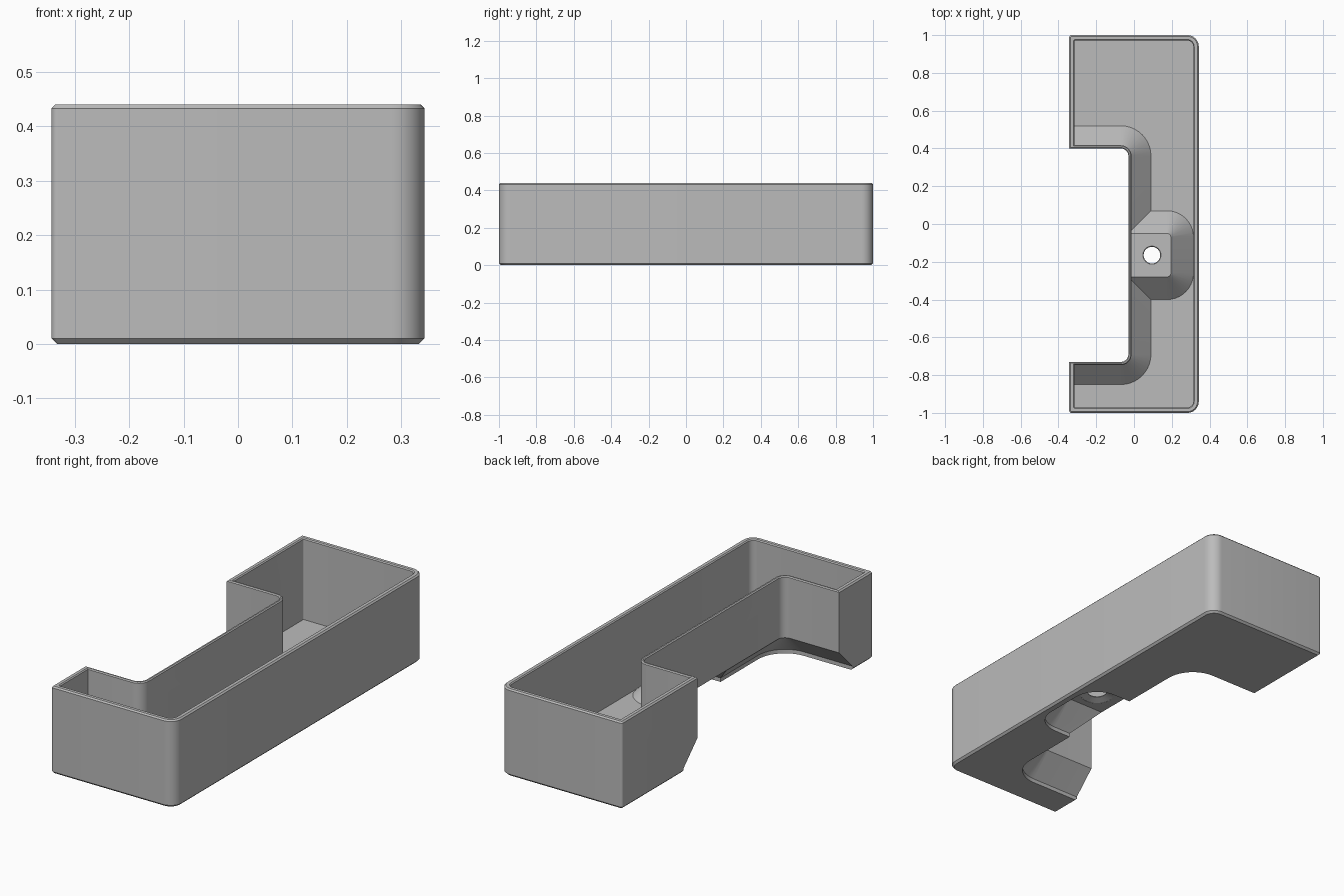
import bpy, bmesh, math

if "Cube" in bpy.data.objects:
    bpy.data.objects.remove(bpy.data.objects["Cube"])

grey = bpy.data.materials.new("plain grey")
grey.diffuse_color = (0.5, 0.5, 0.5, 1)
grey.use_nodes = True
grey.node_tree.nodes["Principled BSDF"].inputs["Base Color"].default_value = grey.diffuse_color


def ring(x0, x1, y0, y1, r_left, r_right, z, seg=10):
    """Rounded rectangle at height z, with separate left and right corner radii."""
    pts = []
    for cx, cy, sx, sy, r, start in ((x1, y1, -1, -1, r_right, 0), (x0, y1, 1, -1, r_left, 90),
                                     (x0, y0, 1, 1, r_left, 180), (x1, y0, -1, 1, r_right, 270)):
        for i in range(seg + 1):
            a = math.radians(start + 90 * i / seg)
            pts.append((cx + sx * r + r * math.cos(a), cy + sy * r + r * math.sin(a), z))
    return pts


def loft(name, rings):
    """Closed solid through a stack of equal-length rings."""
    bm = bmesh.new()
    loops = [[bm.verts.new(p) for p in r] for r in rings]
    n = len(loops[0])
    for a, b in zip(loops, loops[1:]):
        for i in range(n):
            j = (i + 1) % n
            bm.faces.new((a[i], a[j], b[j], b[i]))
    bm.faces.new(loops[0][::-1])
    bm.faces.new(loops[-1])
    bmesh.ops.recalc_face_normals(bm, faces=bm.faces)
    mesh = bpy.data.meshes.new(name)
    bm.to_mesh(mesh)
    bm.free()
    mesh.materials.append(grey)
    ob = bpy.data.objects.new(name, mesh)
    bpy.context.collection.objects.link(ob)
    return ob


def block(name, x, y, r_left, r_right, profile, open_left=False):
    """Loft of a rounded rectangle grown by offset o at each (z, o)."""
    return loft(name, [ring(x[0] - (0 if open_left else o), x[1] + o, y[0] - o, y[1] + o,
                            max(0.003, r_left + (0 if open_left else o)),
                            max(0.003, r_right + o), z) for z, o in profile])


def subtract(target, cutter):
    mod = target.modifiers.new("cut", 'BOOLEAN')
    mod.operation, mod.solver, mod.object = 'DIFFERENCE', 'EXACT', cutter
    bpy.context.view_layer.objects.active = target
    bpy.ops.object.modifier_apply(modifier=mod.name)
    bpy.data.objects.remove(cutter)


# Outer body with chamfered bottom and rim
tray = block("tray", (-0.343, 0.343), (-1, 1), 0.012, 0.06,
             [(0, -0.01), (0.01, 0), (0.433, 0), (0.44, -0.007)])

# Inside cavity
cavity = block("cavity", (-0.315, 0.314), (-0.972, 0.972), 0.005, 0.033,
               [(0.03, 0), (0.435, 0), (0.455, 0.02)])

# Side notch, flared at the base, and the raised screw pad: inner then outer skins
NOTCH = dict(x=(-0.6, -0.03), y=(-0.73, 0.40), r_left=0.01, r_right=0.04, open_left=True)
PAD = dict(x=(-0.2, 0.195), y=(-0.28, -0.05), r_left=0.01, r_right=0.02, open_left=True)
subtract(cavity, block("notch_inner", profile=[(-0.1, 0.12), (0.03, 0.12), (0.133, 0.017),
                                               (0.435, 0.017), (0.46, -0.008)], **NOTCH))
subtract(cavity, block("pad_inner", profile=[(-0.1, 0.12), (0.03, 0.12), (0.15, 0)], **PAD))
subtract(tray, cavity)
subtract(tray, block("notch_outer", profile=[(-0.1, 0.11), (0.02, 0.11), (0.13, 0),
                                             (0.435, 0), (0.46, 0.025)], **NOTCH))
subtract(tray, block("pad_outer", profile=[(-0.1, 0.11), (0.02, 0.11), (0.13, 0)], **PAD))

# Countersunk screw hole in the pad
circle = lambda r, z: [(0.095 + r * math.cos(math.tau * i / 40),
                        -0.165 + r * math.sin(math.tau * i / 40), z) for i in range(40)]
subtract(tray, loft("screw_hole", [circle(0.08, 0.1), circle(0.08, 0.131), circle(0.044, 0.143),
                                   circle(0.044, 0.146), circle(0.056, 0.158)]))

bpy.ops.object.select_all(action='DESELECT')
tray.select_set(True)
bpy.context.view_layer.objects.active = tray
bpy.ops.object.shade_smooth_by_angle(angle=math.radians(30))
